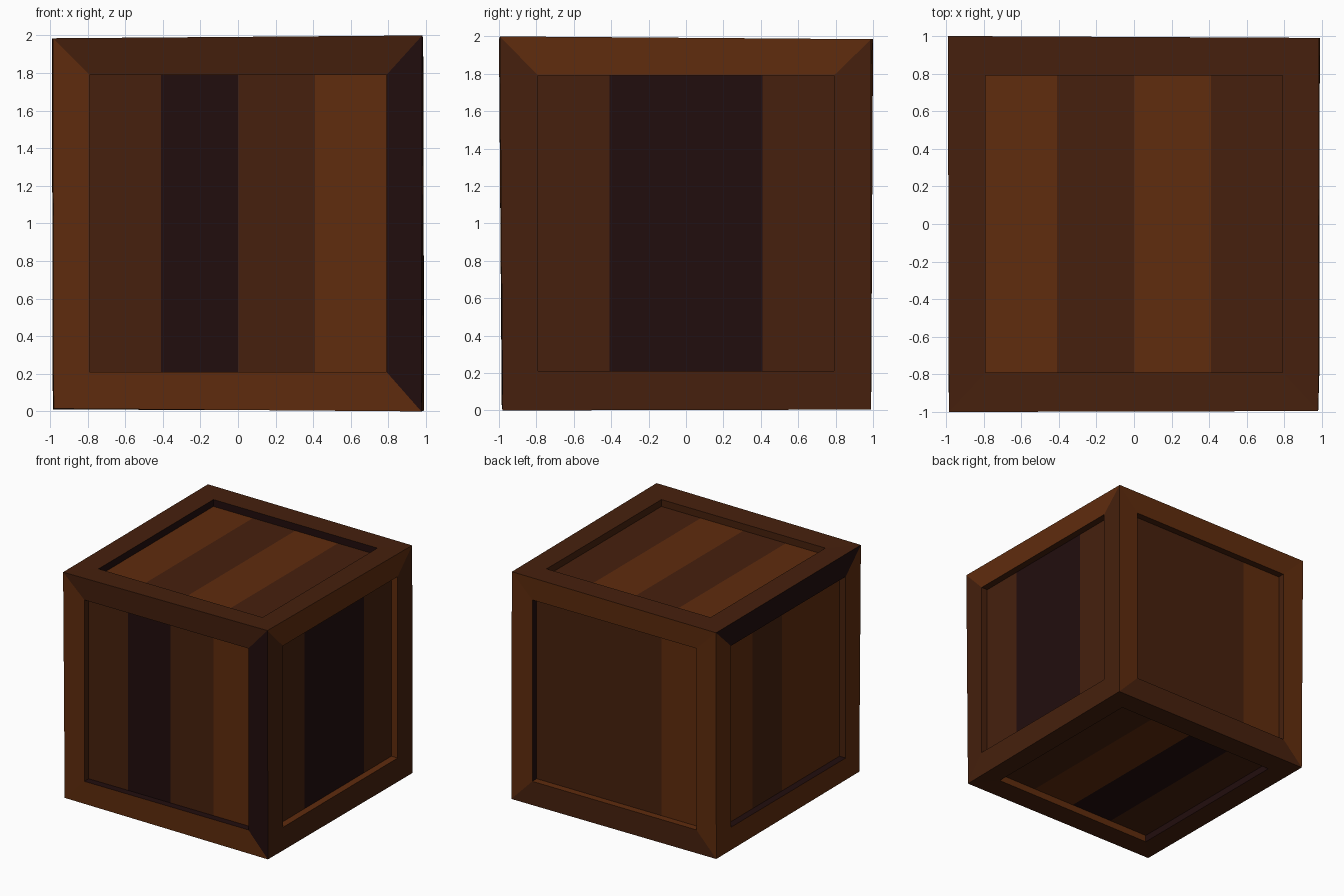
import bpy
import bmesh
from mathutils import Vector

cube = bpy.data.objects.get("Cube")
if cube:
    bpy.data.objects.remove(cube, do_unlink=True)


def make_material(name, colour):
    mat = bpy.data.materials.new(name)
    mat.use_nodes = True
    mat.diffuse_color = (*colour, 1)
    mat.node_tree.nodes["Principled BSDF"].inputs["Base Color"].default_value = (*colour, 1)
    return mat


MATERIALS = [
    make_material("light brown wood", (0.116, 0.025, 0.004)),
    make_material("medium brown wood", (0.061, 0.0145, 0.004)),
    make_material("dark brown wood", (0.0155, 0.004, 0.004)),
]
TONES = "LMD"
OPENING, SURFACE, DEPTH = 0.79, 0.986, 0.06
CENTRE = Vector((0, 0, 1))
X, Y, Z = Vector((1, 0, 0)), Vector((0, 1, 0)), Vector((0, 0, 1))

# Slightly uneven outer corners, keyed by the side they lie on
CORNERS = {
    (-1, -1, -1): (-0.98, -0.985, 0.015), (1, -1, -1): (0.975, -0.98, 0),
    (1, 1, -1): (0.99, 0.99, 0.005), (-1, 1, -1): (-0.985, 0.99, 0.01),
    (-1, -1, 1): (-0.985, -1, 1.985), (1, -1, 1): (0.98, -0.995, 2),
    (1, 1, 1): (0.985, 0.99, 1.985), (-1, 1, 1): (-0.99, 1, 1.985),
}

# Side: right axis, up axis, then tones of rails and recess walls
# (left, bottom, right, top) and of the boards from left to right
SIDES = {
    "front": (X, Z, "LLDM", "MDMM", "MDML"),
    "right_side": (Y, Z, "MMML", "MLLM", "MDDM"),
    "back": (-X, Z, "LMLL", "DLMM", "MMML"),
    "left_side": (-Y, Z, "LLLD", "MDMM", "LMLL"),
    "top": (X, Y, "MMMM", "DMMD", "LMLM"),
    "bottom": (-X, Y, "MMMM", "MLDM", "MLDM"),
}


def add_object(name, bm):
    mesh = bpy.data.meshes.new(name)
    bm.to_mesh(mesh)
    bm.free()
    for mat in MATERIALS:
        mesh.materials.append(mat)
    obj = bpy.data.objects.new(name, mesh)
    bpy.context.collection.objects.link(obj)
    return obj


def add_face(bm, verts, tone):
    face = bm.faces.new(verts)
    face.material_index = TONES.index(tone)


# Mitred frame with a recess on every side
bm = bmesh.new()
outer_verts = {key: bm.verts.new(pos) for key, pos in CORNERS.items()}
ring = [(-1, 1), (-1, -1), (1, -1), (1, 1)]
for u, v, rails, walls, boards in SIDES.values():
    n = u.cross(v)
    outer = [outer_verts[tuple(round(c) for c in u * a + v * b + n)] for a, b in ring]
    flat = [(u * a + v * b) * OPENING + CENTRE for a, b in ring]
    rim = [bm.verts.new(p + n * SURFACE) for p in flat]
    floor = [bm.verts.new(p + n * (SURFACE - DEPTH)) for p in flat]
    for i in range(4):
        j = (i + 1) % 4
        add_face(bm, (outer[i], outer[j], rim[j], rim[i]), rails[i])
        add_face(bm, (rim[i], rim[j], floor[j], floor[i]), walls[i])
add_object("crate_frame", bm)

# Recessed boards, four to a side
SEAMS = [-OPENING, -0.41, 0, 0.41, OPENING]
for name, (u, v, rails, walls, boards) in SIDES.items():
    bm = bmesh.new()
    base = CENTRE + u.cross(v) * (SURFACE - DEPTH)
    low = [bm.verts.new(base + u * s - v * OPENING) for s in SEAMS]
    high = [bm.verts.new(base + u * s + v * OPENING) for s in SEAMS]
    for i, tone in enumerate(boards):
        add_face(bm, (low[i], low[i + 1], high[i + 1], high[i]), tone)
    add_object(name + "_boards", bm)
